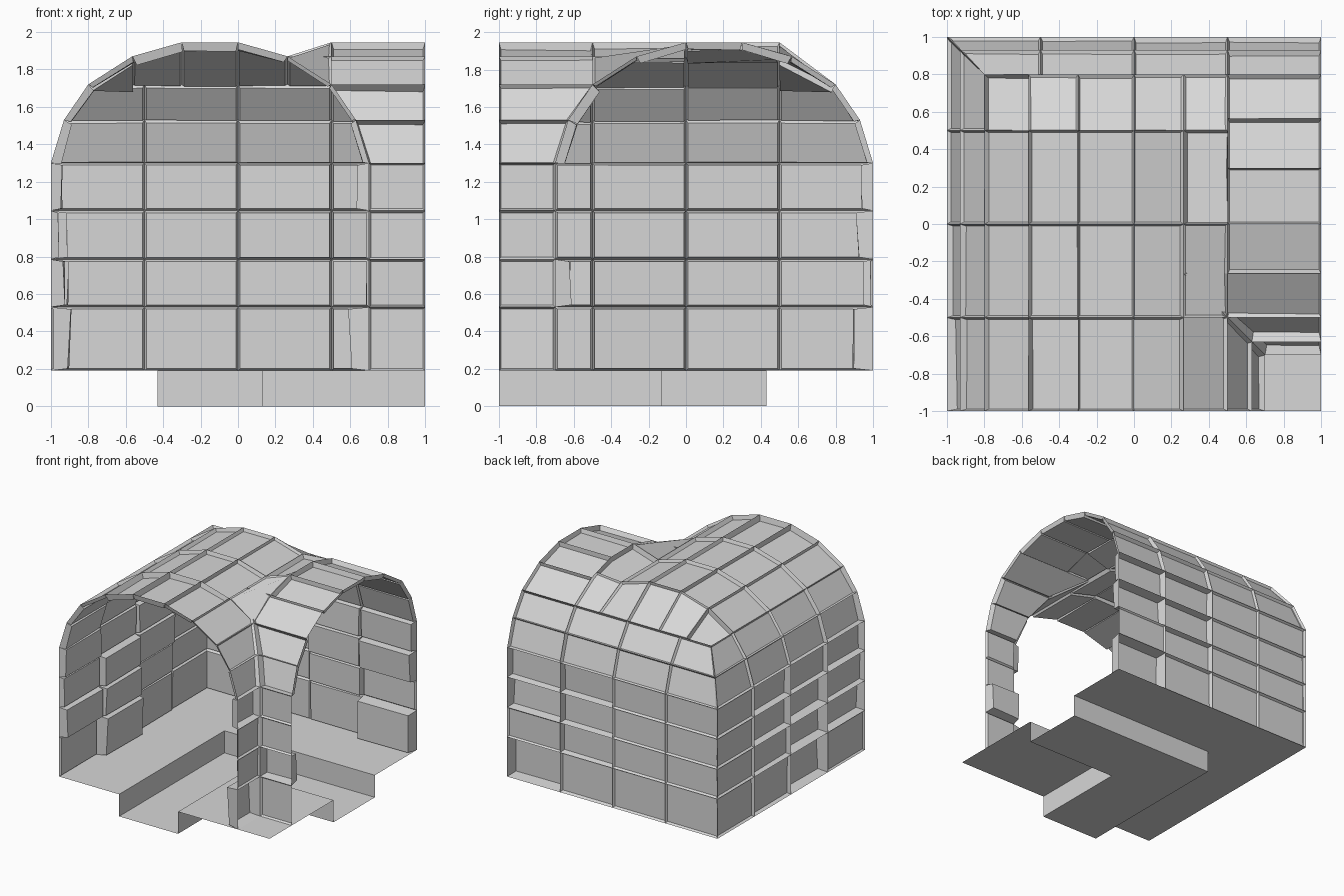
import bpy, bmesh, random
from mathutils import Vector

random.seed(4)
if "Cube" in bpy.data.objects:
    bpy.data.objects.remove(bpy.data.objects["Cube"])

stone = bpy.data.materials.new("stone_grey")
stone.use_nodes = True
GREY = (0.68, 0.68, 0.68, 1)
stone.diffuse_color = GREY
stone.node_tree.nodes["Principled BSDF"].inputs["Base Color"].default_value = GREY

FLOOR = 0.19
MID = -0.15          # centre line of the arch

# Arch cross-section: outer half, mirrored about the centre line
half = [(-1, FLOOR), (-1, 0.53), (-1, 0.785), (-1, 1.045), (-1, 1.3),
        (-0.93, 1.53), (-0.8, 1.72), (-0.565, 1.87), (-0.3, 1.945)]
arch = half + [(2 * MID - u, z) for u, z in reversed(half)]


def finish(bm, name):
    me = bpy.data.meshes.new(name)
    bm.to_mesh(me)
    bm.free()
    me.materials.append(stone)
    ob = bpy.data.objects.new(name, me)
    bpy.context.collection.objects.link(ob)
    return ob


def panel(bm, pts, inside, depth):
    """One wall block: a cell pushed inwards with narrow tapered sides."""
    face = bm.faces.new([bm.verts.new(p) for p in pts])
    face.normal_update()
    if face.normal.dot(Vector(inside) - face.calc_center_median()) < 0:
        face.normal_flip()
    n = face.normal.copy()
    bmesh.ops.inset_individual(bm, faces=[face], thickness=0.016,
                               depth=depth, use_even_offset=False)
    for v in face.verts:
        v.co += n * random.uniform(-0.12, 0.12) * depth


def build_leg(name, place, roof_stops, depths):
    """Walls and vault of one tunnel leg, mitred at the bend.
    depths holds one list of block depths per strip, from the open end."""
    bm = bmesh.new()
    for k in range(len(arch) - 1):
        (u0, z0), (u1, z1) = arch[k], arch[k + 1]
        if k < 6:                                   # outer wall
            stops = [(t, t) for t in (-1, -0.5, 0, 0.5)] + [(-u0, -u1)]
        elif k < 10:                                # vault
            stops = [(t, t) for t in roof_stops]
        else:                                       # inner wall and corner
            stops = [(-1, -1), (-u0, -u1)]
        for c, ((a0, a1), (b0, b1)) in enumerate(zip(stops, stops[1:])):
            pts = [place(u0, a0, z0), place(u1, a1, z1),
                   place(u1, b1, z1), place(u0, b0, z0)]
            inside = place(MID, (a0 + b0) / 2, 0.9)
            strip = depths[k]
            panel(bm, pts, inside, strip[c] if c < len(strip) else 0.02)
    return finish(bm, name)


build_leg("front_tunnel", lambda u, t, z: (u, t, z), (-1, -0.5, 0, 0.5),
          [[.015, .1, .03], [.07, .09, .04], [.04, .08, .06], [.06, .04, .06],
           [.05, .03], [.04, .03], [.03, .03, .03], [.05, .03, .03],
           [.05, .03, .03], [.04, .03], [.02], [.02], [.03],
           [.06], [.015], [.015], [.1]])
build_leg("side_tunnel", lambda u, t, z: (-t, -u, z), (-1, -0.5),
          [[.1, .03], [.015, .05], [.085, .06], [.06, .06], [.03, .03],
           [.03], [.03], [.04], [.04], [.04], [.02], [.05], [.05],
           [.015], [.015], [.08], [.015]])

# Roof junction: slope behind the front vault, and the valley to the side vault
bm = bmesh.new()
crown = arch[6:11]
for (x0, z0), (x1, z1), d in zip(crown, crown[1:], (0.04, 0.015, 0.025, 0.015)):
    panel(bm, [(x0, 0.5, z0), (x1, 0.5, z1), (x1, 0.8, 1.72), (x0, 0.8, 1.72)],
          (x0, 0.3, 0.5), d)
vx, vz = arch[10]                    # valley line
edge = 0.5                           # edge of the side vault
rim = [(-0.5, 1.72), (-0.265, 1.87), (0, 1.945), (0.3, 1.945),
       (0.5, 1.89), (0.565, 1.87), (0.8, 1.72)]
for first, last, end_z, d in ((0, 2, vz, 0.01), (2, 4, vz, 0.04),
                              (4, 6, 1.72, 0.015)):
    pts = [(edge, y, z) for y, z in rim[first:last + 1]]
    pts += [(vx, rim[last][0], end_z), (vx, rim[first][0], vz)]
    panel(bm, pts, (vx, 0.1, 0.5), d)
finish(bm, "roof_junction")

# Floor with an L-shaped sunken channel
bm = bmesh.new()
xs = [-1, -0.43, 0.13, 1]
ys = [-1, -0.13, 0.43, 1]


def height(i, j):
    sunken = (i == 1 and j <= 1) or (j == 1 and i >= 1)
    return 0 if sunken else FLOOR


def quad(*pts):
    bm.faces.new([bm.verts.new(p) for p in pts])


for i in range(3):
    for j in range(3):
        x0, x1, y0, y1, z = xs[i], xs[i + 1], ys[j], ys[j + 1], height(i, j)
        quad((x0, y0, z), (x1, y0, z), (x1, y1, z), (x0, y1, z))
        if i < 2 and height(i + 1, j) != z:
            quad((x1, y0, 0), (x1, y1, 0), (x1, y1, FLOOR), (x1, y0, FLOOR))
        if j < 2 and height(i, j + 1) != z:
            quad((x0, y1, 0), (x1, y1, 0), (x1, y1, FLOOR), (x0, y1, FLOOR))
bmesh.ops.remove_doubles(bm, verts=bm.verts, dist=0.001)
bmesh.ops.recalc_face_normals(bm, faces=bm.faces)
if max(bm.faces, key=lambda f: f.calc_area()).normal.z < 0:
    bmesh.ops.reverse_faces(bm, faces=bm.faces)
finish(bm, "floor")
